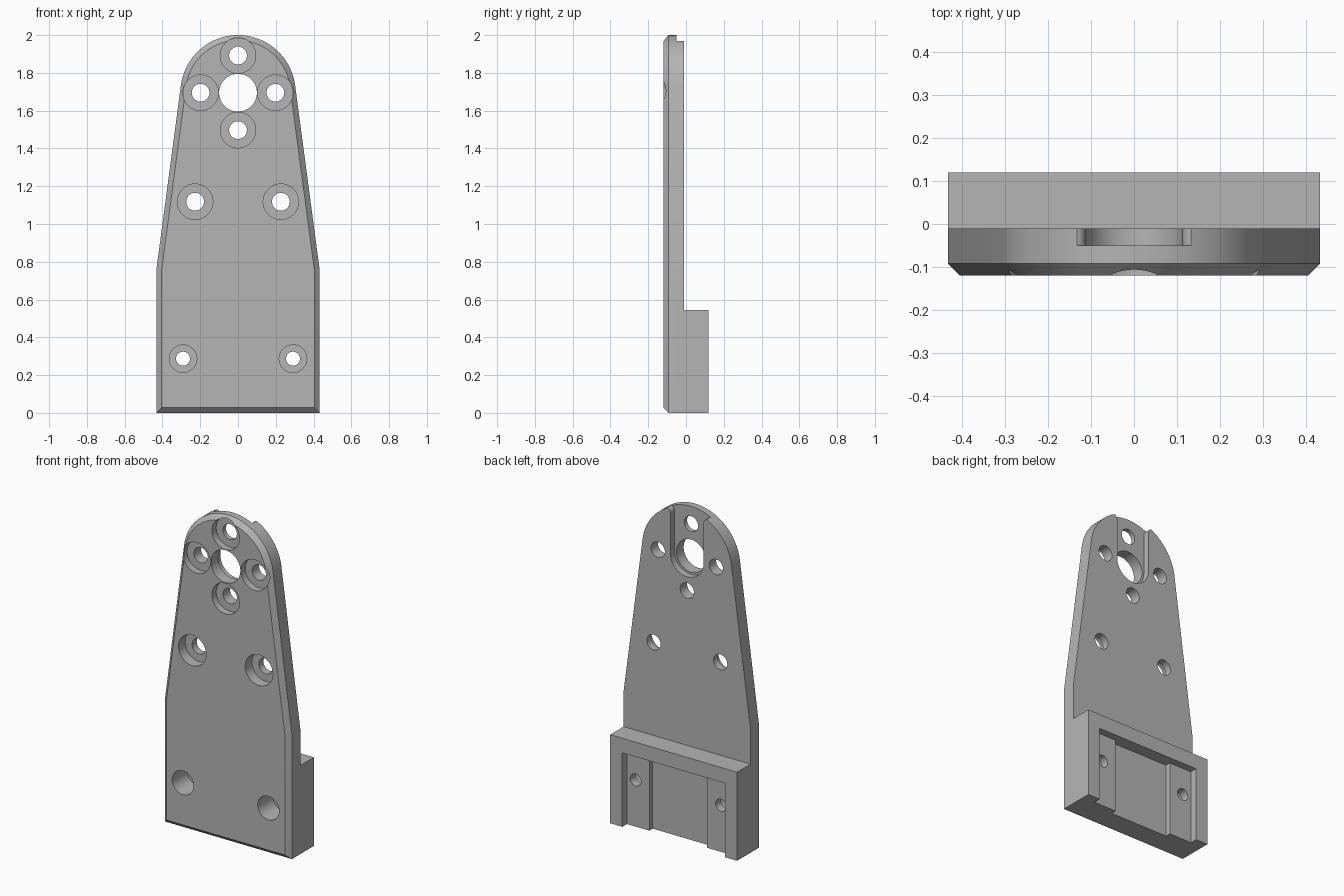
import bpy, bmesh
from math import cos, sin, pi, hypot, acos, atan2, radians

cube = bpy.data.objects.get("Cube")
if cube:
    bpy.data.objects.remove(cube, do_unlink=True)

HALF_W, SHOULDER_Z = 0.432, 0.76
HEAD_Z, HEAD_R = 1.695, 0.305
FRONT, PLATE_BACK, BACK = -0.12, -0.01, 0.12
CHAMFER = 0.028

steel = bpy.data.materials.new("plain grey")
steel.use_nodes = True
grey = (0.46, 0.46, 0.46, 1)
steel.diffuse_color = grey
steel.node_tree.nodes["Principled BSDF"].inputs["Base Color"].default_value = grey


def loft(name, layers):
    """Solid through equal-length (y, [(x, z), ...]) outlines."""
    bm = bmesh.new()
    rings = [[bm.verts.new((x, y, z)) for x, z in pts] for y, pts in layers]
    for a, b in zip(rings, rings[1:]):
        for i in range(len(a)):
            j = (i + 1) % len(a)
            bm.faces.new((a[i], a[j], b[j], b[i]))
    bm.faces.new(rings[0])
    bm.faces.new(rings[-1])
    bmesh.ops.recalc_face_normals(bm, faces=bm.faces)
    mesh = bpy.data.meshes.new(name)
    bm.to_mesh(mesh)
    bm.free()
    obj = bpy.data.objects.new(name, mesh)
    bpy.context.collection.objects.link(obj)
    mesh.materials.append(steel)
    return obj


def prism(name, pts, y0, y1):
    return loft(name, [(y0, pts), (y1, pts)])


def rect(x0, x1, z0, z1):
    return [(x0, z0), (x1, z0), (x1, z1), (x0, z1)]


def arc(cx, cz, r, a0, a1, n):
    return [(cx + r * cos(a0 + (a1 - a0) * i / n),
             cz + r * sin(a0 + (a1 - a0) * i / n)) for i in range(n + 1)]


def disc(x, z, r):
    return arc(x, z, r, 0, 2 * pi, 48)[:-1]


def combine(body, tool, operation):
    mod = body.modifiers.new(operation.title(), 'BOOLEAN')
    mod.object, mod.operation, mod.solver = tool, operation, 'EXACT'
    with bpy.context.temp_override(object=body, active_object=body):
        bpy.ops.object.modifier_apply(modifier=mod.name)
    bpy.data.objects.remove(tool, do_unlink=True)


# Angle where the tapered side meets the round head
drop = HEAD_Z - SHOULDER_Z
tilt = acos(HEAD_R / hypot(HALF_W, drop)) - atan2(drop, HALF_W)


def outline(inset):
    w, r = HALF_W - inset, HEAD_R - inset
    shoulder = HEAD_Z + (r - w * cos(tilt)) / sin(tilt)
    return ([(-w, inset), (w, inset), (w, shoulder)]
            + arc(0, HEAD_Z, r, tilt, pi - tilt, 64) + [(-w, shoulder)])


# Plate with a chamfered front edge, and the thick foot behind it
plate = loft("mounting_plate", [(FRONT, outline(CHAMFER)),
                                (FRONT + CHAMFER, outline(0)),
                                (PLATE_BACK, outline(0))])
foot = prism("foot_block", rect(-HALF_W, HALF_W, 0, 0.545), -0.05, BACK)
combine(plate, foot, 'UNION')

# Stepped pocket in the back of the foot, open at the bottom
for half, depth_y in ((0.35, 0.075), (0.197, 0.042)):
    combine(plate, prism("pocket", rect(-half, half, -0.1, 0.455), depth_y, 0.3),
            'DIFFERENCE')

# Round-ended slot in the back of the head, with rounded mouth corners
s, f = 0.113, 0.025
mouth = arc(s + f, 1.945, f, pi, pi / 2, 8) + [(s + f, 2.2)]
slot = (arc(0, HEAD_Z, s, pi, 2 * pi, 32) + mouth
        + [(-x, z) for x, z in reversed(mouth)])
combine(plate, prism("slot", slot, -0.05, 0.3), 'DIFFERENCE')

# Central bore
combine(plate, prism("bore", disc(0, HEAD_Z, 0.1), -0.3, 0.3), 'DIFFERENCE')

# Counterbored screw holes: x, z, hole radius, counterbore radius, floor y
screws = [(0, 1.892, 0.047, 0.094, -0.078), (0, 1.497, 0.047, 0.094, -0.078)]
for side in (-1, 1):
    screws += [(side * 0.198, HEAD_Z, 0.047, 0.094, -0.078),
               (side * 0.227, 1.118, 0.047, 0.094, -0.055),
               (side * 0.291, 0.287, 0.037, 0.073, 0.025)]
for x, z, hole, recess, floor in screws:
    combine(plate, prism("recess", disc(x, z, recess), -0.3, floor), 'DIFFERENCE')
    combine(plate, prism("hole", disc(x, z, hole), -0.3, 0.3), 'DIFFERENCE')

# Smooth round walls, keep machined edges crisp
bpy.ops.object.select_all(action='DESELECT')
plate.select_set(True)
bpy.context.view_layer.objects.active = plate
bpy.ops.object.shade_smooth_by_angle(angle=radians(20))
